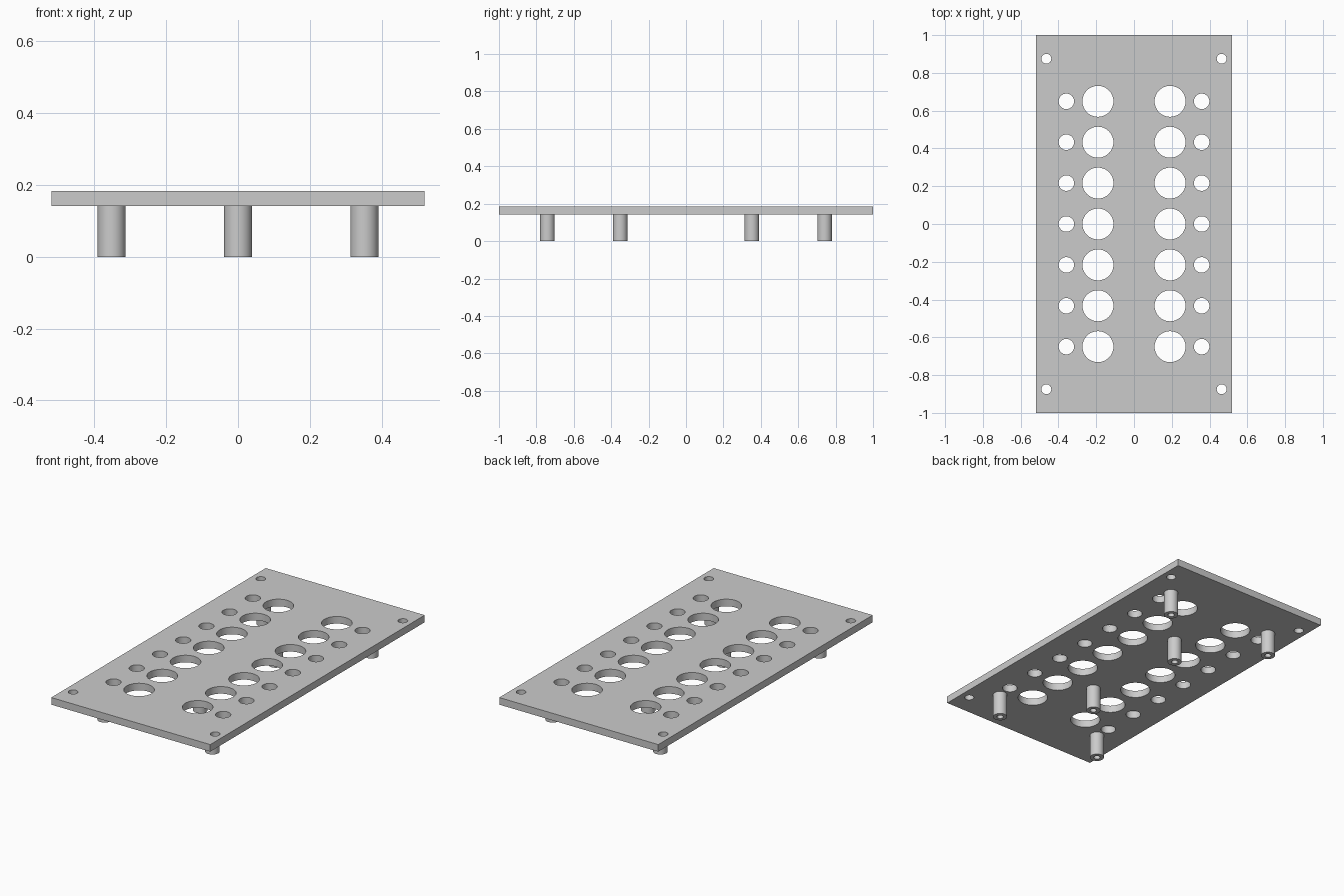
import bpy, bmesh, math

cube = bpy.data.objects.get("Cube")
if cube:
    bpy.data.objects.remove(cube, do_unlink=True)

# Single flat colour
grey = bpy.data.materials.new("light_grey")
grey.use_nodes = True
GREY = (0.6, 0.6, 0.6, 1)
grey.diffuse_color = GREY
grey.node_tree.nodes["Principled BSDF"].inputs["Base Color"].default_value = GREY


def circle(x, y, radius, sides=48):
    return [(x + radius * math.cos(math.tau * i / sides),
             y + radius * math.sin(math.tau * i / sides)) for i in range(sides)]


def extruded_shape(name, loops, z_bottom, z_top):
    """Extrude an outline (first loop) pierced by holes (other loops)."""
    bm = bmesh.new()
    edges = []
    for loop in loops:
        verts = [bm.verts.new((x, y, z_bottom)) for x, y in loop]
        edges += [bm.edges.new((v, verts[i - 1])) for i, v in enumerate(verts)]
    bmesh.ops.triangle_fill(bm, edges=edges, use_beauty=True, normal=(0, 0, 1))
    result = bmesh.ops.extrude_face_region(bm, geom=bm.faces[:], use_keep_orig=True)
    top = [v for v in result["geom"] if isinstance(v, bmesh.types.BMVert)]
    bmesh.ops.translate(bm, verts=top, vec=(0, 0, z_top - z_bottom))
    bmesh.ops.recalc_face_normals(bm, faces=bm.faces[:])
    mesh = bpy.data.meshes.new(name)
    bm.to_mesh(mesh)
    bm.free()
    mesh.materials.append(grey)
    obj = bpy.data.objects.new(name, mesh)
    bpy.context.collection.objects.link(obj)
    bpy.ops.object.select_all(action="DESELECT")
    obj.select_set(True)
    bpy.context.view_layer.objects.active = obj
    bpy.ops.object.shade_smooth_by_angle(angle=math.radians(30))
    return obj


HALF_WIDTH, HALF_LENGTH = 0.519, 1.0
PLATE_BOTTOM, PLATE_TOP = 0.142, 0.184
ROW_SPACING = 0.2165

# Panel with corner screw holes and two mirrored columns of large and small holes
panel_loops = [[(-HALF_WIDTH, -HALF_LENGTH), (HALF_WIDTH, -HALF_LENGTH),
                (HALF_WIDTH, HALF_LENGTH), (-HALF_WIDTH, HALF_LENGTH)]]
for side in (-1, 1):
    for end in (-1, 1):
        panel_loops.append(circle(side * 0.464, end * 0.875, 0.026))
    for row in range(-3, 4):
        y = row * ROW_SPACING
        panel_loops.append(circle(side * 0.191, y, 0.082))
        panel_loops.append(circle(side * 0.358, y, 0.041))
extruded_shape("panel", panel_loops, PLATE_BOTTOM, PLATE_TOP)

# Hollow standoff posts: four near the corners and two on the centre line
for end, end_name in ((-1, "front"), (1, "back")):
    for x, y, place in ((-0.352, 0.741, "right"), (0.352, 0.741, "left"),
                        (0, 0.352, "centre")):
        y *= end
        extruded_shape(f"{end_name}_{place}_standoff",
                       [circle(x, y, 0.039), circle(x, y, 0.018)],
                       0, PLATE_BOTTOM)
